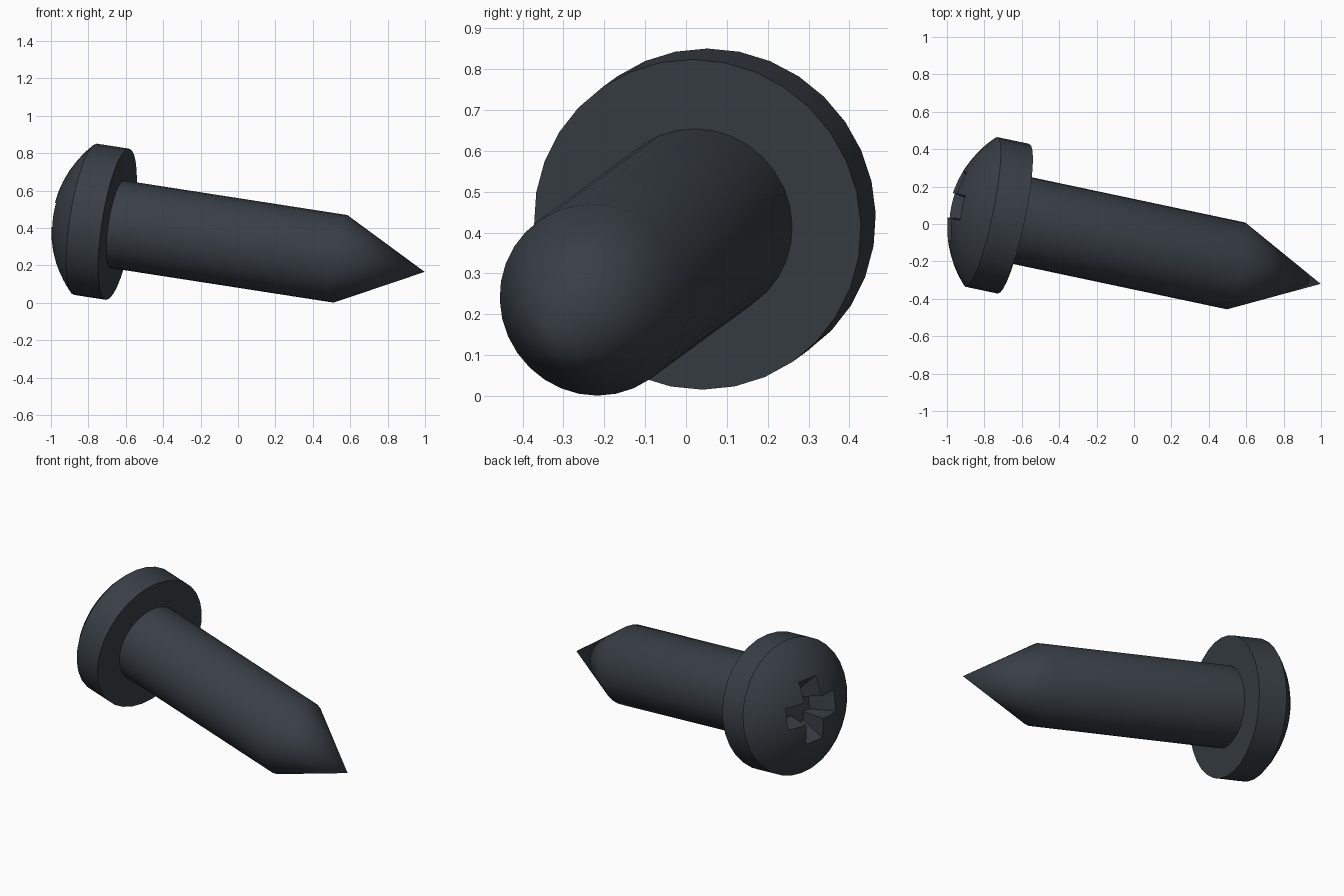
import bpy, bmesh, math
from mathutils import Matrix, Vector

cube = bpy.data.objects.get("Cube")
if cube:
    bpy.data.objects.remove(cube, do_unlink=True)

# Single dark steel colour
steel = bpy.data.materials.new("dark_steel")
steel.use_nodes = True
colour = (0.04, 0.05, 0.061, 1)
steel.diffuse_color = colour
steel.node_tree.nodes["Principled BSDF"].inputs["Base Color"].default_value = colour

# Screw frame: origin at the tip, local z runs back along the axis to the head
axis = Vector((-0.967, 0.205, 0.15)).normalized()
side = Vector((0, 0, 1)).cross(axis).normalized()
up = axis.cross(side)
FRAME = Matrix.Translation((0.998, -0.32, 0.165)) @ Matrix((side, up, axis)).transposed().to_4x4()

SIDES = 32
SHAFT_R, HEAD_R = 0.237, 0.409
CONE_END, HEAD_START, RIM, DOME_H = 0.467, 1.698, 1.875, 0.17
APEX = RIM + DOME_H


def add_object(name, bm):
    bmesh.ops.recalc_face_normals(bm, faces=bm.faces)
    mesh = bpy.data.meshes.new(name)
    bm.to_mesh(mesh)
    bm.free()
    mesh.materials.append(steel)
    obj = bpy.data.objects.new(name, mesh)
    obj.matrix_world = FRAME
    bpy.context.collection.objects.link(obj)
    return obj


def lathe(name, profile):
    """Revolve (radius, height) points around the screw axis."""
    bm = bmesh.new()
    verts = [bm.verts.new((r, 0, z)) for r, z in profile]
    edges = [bm.edges.new(pair) for pair in zip(verts, verts[1:])]
    bmesh.ops.spin(bm, geom=verts + edges, cent=(0, 0, 0), axis=(0, 0, 1),
                   angle=math.tau, steps=SIDES, use_duplicate=False)
    bmesh.ops.remove_doubles(bm, verts=bm.verts, dist=0.0005)
    return add_object(name, bm)


def smooth(obj):
    bpy.ops.object.select_all(action="DESELECT")
    obj.select_set(True)
    bpy.context.view_layer.objects.active = obj
    bpy.ops.object.shade_smooth_by_angle(angle=math.radians(30))


# Pointed shaft, its blunt end buried in the head
shaft = lathe("shaft", [(0, 0), (SHAFT_R, CONE_END), (SHAFT_R, HEAD_START + 0.03),
                        (0, HEAD_START + 0.03)])
smooth(shaft)

# Domed head: flat underside, straight rim, spherical cap
cap_r = (HEAD_R ** 2 + DOME_H ** 2) / (2 * DOME_H)
cap_angle = math.asin(HEAD_R / cap_r)
dome = []
for i in range(8, -1, -1):
    a = cap_angle * i / 8
    dome.append((cap_r * math.sin(a), APEX - cap_r + cap_r * math.cos(a)))
head = lathe("head", [(0, HEAD_START), (HEAD_R, HEAD_START)] + dome)


# Tapered cross-shaped cutter for the drive recess
def cross_ring(bm, length, width, z):
    quarter = [(length, -width), (length, width), (width, width)]
    ring = []
    for k in range(4):
        turn = Matrix.Rotation(k * math.pi / 2, 3, "Z")
        ring += [bm.verts.new(turn @ Vector((x, y, z))) for x, y in quarter]
    return ring


bm = bmesh.new()
rings = [cross_ring(bm, 0.2, 0.07, APEX + 0.05),
         cross_ring(bm, 0.19, 0.066, APEX - 0.04),
         cross_ring(bm, 0.1, 0.045, APEX - 0.16)]
for a, b in zip(rings, rings[1:]):
    for i in range(len(a)):
        j = (i + 1) % len(a)
        bm.faces.new((a[i], a[j], b[j], b[i]))
bm.faces.new(rings[0])
bm.faces.new(rings[-1])
cutter = add_object("recess_cutter", bm)
cutter.hide_render = True

# Cut the recess, then drop the cutter
cut = head.modifiers.new("drive_recess", "BOOLEAN")
cut.operation = "DIFFERENCE"
cut.solver = "EXACT"
cut.object = cutter
bpy.ops.object.select_all(action="DESELECT")
head.select_set(True)
bpy.context.view_layer.objects.active = head
bpy.ops.object.modifier_apply(modifier=cut.name)
bpy.data.objects.remove(cutter, do_unlink=True)
smooth(head)
